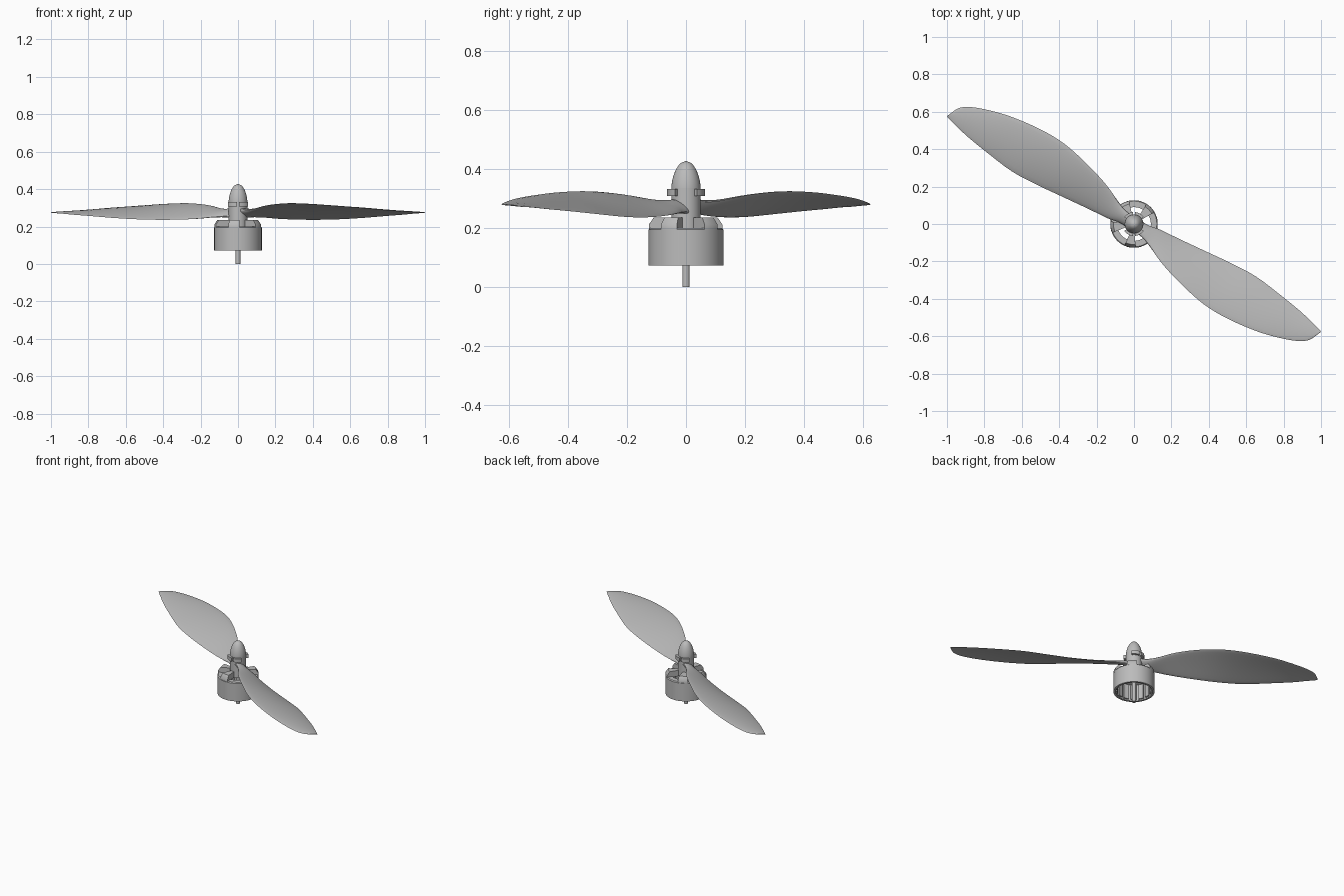
import bpy, bmesh
from math import sin, cos, pi, radians, sqrt

cube = bpy.data.objects.get("Cube")
if cube:
    bpy.data.objects.remove(cube, do_unlink=True)

grey = bpy.data.materials.new("plain grey")
grey.use_nodes = True
colour = (0.5, 0.5, 0.5, 1)
grey.diffuse_color = colour
grey.node_tree.nodes["Principled BSDF"].inputs["Base Color"].default_value = colour


def finish(name, bm):
    """Turn a bmesh into a smooth-shaded object with sharp edges kept."""
    bmesh.ops.remove_doubles(bm, verts=bm.verts, dist=1e-5)
    bmesh.ops.recalc_face_normals(bm, faces=bm.faces)
    mesh = bpy.data.meshes.new(name)
    bm.to_mesh(mesh)
    bm.free()
    mesh.materials.append(grey)
    obj = bpy.data.objects.new(name, mesh)
    bpy.context.collection.objects.link(obj)
    bpy.ops.object.select_all(action='DESELECT')
    obj.select_set(True)
    bpy.context.view_layer.objects.active = obj
    bpy.ops.object.shade_smooth_by_angle(angle=radians(35))
    return obj


def loft(bm, rings, closed=False):
    """Skin a row of closed sections, capping the ends if open."""
    loops = [[bm.verts.new(p) for p in ring] for ring in rings]
    n = len(loops[0])
    pairs = list(zip(loops, loops[1:]))
    if closed:
        pairs.append((loops[-1], loops[0]))
    for a, b in pairs:
        for i in range(n):
            j = (i + 1) % n
            bm.faces.new((a[i], a[j], b[j], b[i]))
    if not closed:
        bm.faces.new(loops[0])
        bm.faces.new(loops[-1])


def sweep(bm, profile, centre=0, width=360, steps=64):
    """Revolve an (r, z) outline about z, fully or over a sector."""
    full = width == 360
    count = steps if full else steps + 1
    rings = []
    for k in range(count):
        a = radians(centre - width / 2 + width * k / steps)
        rings.append([(r * cos(a), r * sin(a), z) for r, z in profile])
    loft(bm, rings, full)


def lathe(name, profile, steps=64):
    bm = bmesh.new()
    sweep(bm, profile, steps=steps)
    finish(name, bm)


def sectors(name, profile, centres, width, steps=6):
    bm = bmesh.new()
    for c in centres:
        sweep(bm, profile, c, width, steps)
    finish(name, bm)


def box(r0, r1, z0, z1):
    return [(r0, z0), (r1, z0), (r1, z1), (r0, z1)]


# Motor bell: open can with an inward lip at the top
lathe("motor_can", [(.127, .072), (.127, .194), (.122, .2), (.09, .2),
                    (.09, .19), (.113, .184), (.113, .072)])
sectors("magnets", box(.104, .114, .08, .18), [k * 360 / 14 for k in range(14)], 18, 4)
sectors("bell_arms", [(.03, .195), (.126, .195), (.126, .212), (.11, .235), (.03, .235)],
        [-100 + 72 * k for k in range(5)], 28)

# Shaft, hub, collar and spinner on the axis
lathe("shaft", box(0, .0125, 0, .3), 24)
lathe("hub", box(0, .05, .195, .335), 48)
sectors("collar_lugs", box(.045, .064, .308, .332), (60, 120, 240, 300), 50)
ogive = [(.05 * sqrt(1 - (k / 12) ** 1.7), .332 + .096 * k / 12) for k in range(13)]
lathe("spinner", [(0, .332)] + ogive, 48)

# Blade stations: span, edge offsets, edge heights, thickness
stations = [
    (0, .035, -.035, .255, .288, .04),
    (.07, .036, -.036, .255, .288, .032),
    (.134, .05, -.055, .25, .293, .022),
    (.25, .064, -.1, .24, .313, .016),
    (.4, .084, -.137, .236, .324, .013),
    (.55, .104, -.16, .238, .321, .012),
    (.7, .116, -.155, .245, .312, .011),
    (.87, .103, -.126, .256, .3, .009),
    (1.0, .088, -.086, .264, .288, .007),
    (1.08, .073, -.05, .27, .281, .006),
    (1.125, .064, -.012, .272, .278, .005),
    (1.151, .058, .05, .274, .276, .003),
]


def spline(rows, sub=4):
    """Smooth the stations with a Catmull-Rom curve."""
    out = []
    for i in range(len(rows) - 1):
        p0, p1, p2 = rows[max(i - 1, 0)], rows[i], rows[i + 1]
        p3 = rows[min(i + 2, len(rows) - 1)]
        for k in range(sub):
            t = k / sub
            out.append([b + t / 2 * (c - a + t * (2 * a - 5 * b + 4 * c - d
                                                  + t * (3 * (b - c) + d - a)))
                        for a, b, c, d in zip(p0, p1, p2, p3)])
    return out + [rows[-1]]


sweep_angle = radians(32.7)


def blade(name, turn):
    rings = []
    for s, w1, w0, z1, z0, thick in spline(stations):
        ring = []
        for k in range(20):
            a = 2 * pi * k / 20
            f = (1 + cos(a)) / 2
            w = w0 + (w1 - w0) * f
            camber = .12 * (w1 - w0) * f * (1 - f)
            z = z0 + (z1 - z0) * f + camber + sin(a) * thick / 2
            x = s * cos(sweep_angle) + w * sin(sweep_angle)
            y = w * cos(sweep_angle) - s * sin(sweep_angle)
            ring.append((turn * x, turn * y, z))
        rings.append(ring)
    bm = bmesh.new()
    loft(bm, rings)
    finish(name, bm)


# Two identical blades half a turn apart
blade("left_blade", 1)
blade("right_blade", -1)
